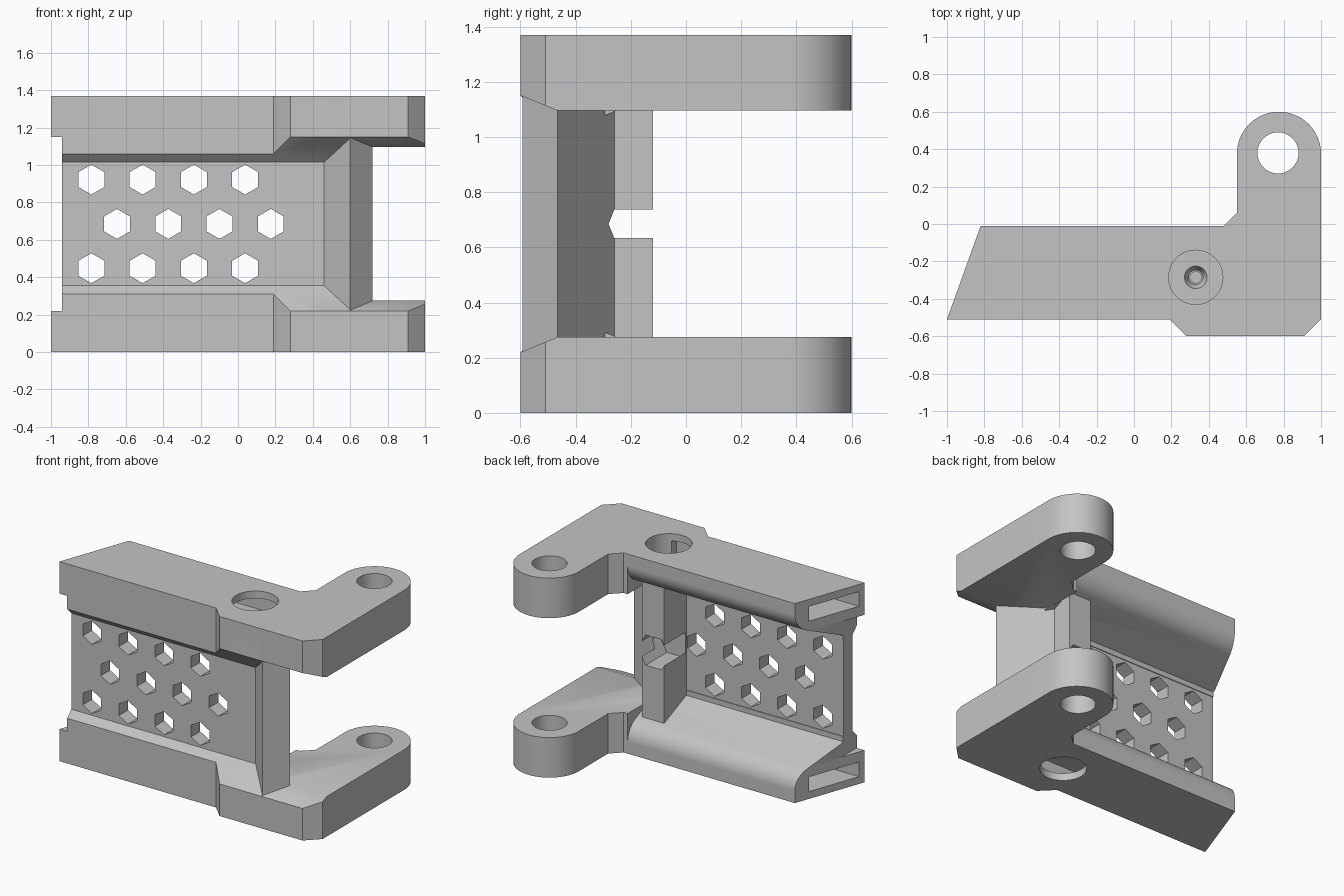
import bpy, bmesh, math
from mathutils import Matrix, Vector

if "Cube" in bpy.data.objects:
    bpy.data.objects.remove(bpy.data.objects["Cube"], do_unlink=True)

HEIGHT = 1.37
MID = HEIGHT / 2
SCREW = (0.33, -0.285)

grey = bpy.data.materials.new("light_grey")
grey.use_nodes = True
grey.diffuse_color = (0.55, 0.55, 0.55, 1)
grey.node_tree.nodes["Principled BSDF"].inputs["Base Color"].default_value = grey.diffuse_color


def make_object(name, bm):
    bmesh.ops.recalc_face_normals(bm, faces=bm.faces)
    mesh = bpy.data.meshes.new(name)
    bm.to_mesh(mesh)
    bm.free()
    mesh.materials.append(grey)
    obj = bpy.data.objects.new(name, mesh)
    bpy.context.collection.objects.link(obj)
    return obj


def prism(name, outlines, axis, lo, hi):
    """Extrude 2D outlines along an axis (x: points are y,z; y: x,z; z: x,y)."""
    bm = bmesh.new()
    slot = "xyz".index(axis)
    for outline in outlines:
        rings = []
        for level in (lo, hi):
            ring = []
            for p in outline:
                co = list(p)
                co.insert(slot, level)
                ring.append(bm.verts.new(co))
            rings.append(ring)
            bm.faces.new(ring)
        n = len(outline)
        for i in range(n):
            j = (i + 1) % n
            bm.faces.new((rings[0][i], rings[0][j], rings[1][j], rings[1][i]))
    return make_object(name, bm)


def arc(cx, cy, r, start=0, end=360, steps=40):
    count = steps if end - start == 360 else steps + 1
    angles = [math.radians(start + (end - start) * i / steps) for i in range(count)]
    return [(cx + r * math.cos(a), cy + r * math.sin(a)) for a in angles]


def box(x0, x1, y0, y1):
    return [(x0, y0), (x1, y0), (x1, y1), (x0, y1)]


def boolean(obj, tool, operation, keep=False):
    mod = obj.modifiers.new("boolean", "BOOLEAN")
    mod.operation = operation
    mod.solver = "EXACT"
    mod.object = tool
    bpy.context.view_layer.objects.active = obj
    bpy.ops.object.modifier_apply(modifier=mod.name)
    if not keep:
        bpy.data.objects.remove(tool, do_unlink=True)


def cone(r0, r1, z0, z1):
    bm = bmesh.new()
    bmesh.ops.create_cone(bm, cap_ends=True, segments=32, radius1=r0, radius2=r1, depth=z1 - z0,
                          matrix=Matrix.Translation((*SCREW, (z0 + z1) / 2)))
    return make_object("cone_cutter", bm)


def smooth(obj):
    bpy.ops.object.select_all(action="DESELECT")
    obj.select_set(True)
    bpy.context.view_layer.objects.active = obj
    bpy.ops.object.shade_smooth_by_angle(angle=math.radians(25))


# Plan outline shared by both arms
plan = [(-1, -0.51), (0.19, -0.51), (0.28, -0.6), (0.91, -0.6), (1, -0.51)]
plan += arc(0.775, 0.375, 0.225, 0, 180)
plan += [(0.55, 0.06), (0.48, -0.01), (-0.82, -0.01)]

# Long beam with a rounded back edge, hinge slab and front ramp
curve = arc(-0.15, 0.08, 0.14, 0, 70, 12)
beam = [(-0.7, 0), (-0.7, 0.12), (-0.465, 0.355), (-0.36, 0.355), (-0.36, 0.32)]
beam += curve[::-1] + [(-0.01, 0)]
slab = [(-0.6, 0), (-0.6, 0.22), (-0.465, 0.275), (0.7, 0.275), (0.7, 0)]
ramp = [(-0.7, 0), (-0.7, 0.12), (-0.465, 0.355), (-0.4, 0.355), (-0.4, 0)]

arm = prism("lower_arm", [beam], "x", -1.1, 0.47)
boolean(arm, prism("slab_part", [slab], "x", 0.45, 1.1), "UNION")
boolean(arm, prism("ramp_part", [ramp], "x", 0.4, 0.6), "UNION")
boolean(arm, prism("plan_cutter", [plan], "z", 0, 0.5), "INTERSECT")

# Stepped end, hinge hole, counterbore, end slot and screw hole
boolean(arm, prism("step_cutter", [box(-1.2, -0.94, 0.22, 0.6)], "y", -0.7, 0.1), "DIFFERENCE")
boolean(arm, prism("hinge_cutter", [arc(0.77, 0.38, 0.11)], "z", -0.1, 0.5), "DIFFERENCE")
boolean(arm, prism("slot_cutter", [box(-0.47, -0.11, 0.05, 0.15)], "x", -1.2, 0.4), "DIFFERENCE")
boolean(arm, prism("head_cutter", [arc(*SCREW, 0.145)], "z", -0.1, 0.151), "DIFFERENCE")
boolean(arm, cone(0.065, 0.03, 0.14, 0.22), "DIFFERENCE")
boolean(arm, prism("bore_cutter", [arc(*SCREW, 0.03, steps=24)], "z", 0.2, 0.5), "DIFFERENCE")
smooth(arm)

# Upper arm mirrors the lower one
upper = arm.copy()
upper.data = arm.data.copy()
upper.name = "upper_arm"
bpy.context.collection.objects.link(upper)
upper.data.transform(Matrix.Translation((0, 0, HEIGHT)) @ Matrix.Diagonal((1, 1, -1, 1)))
upper.data.flip_normals()

# Perforated web plate with staggered hexagonal holes
plate = prism("web_plate", [box(-0.94, 0.47, 0.3, HEIGHT - 0.3)], "y", -0.465, -0.365)
holes = []
for row in (-1, 0, 1):
    for i in range(4):
        x = -0.784 + 0.274 * i + (0.137 if row == 0 else 0)
        holes.append(arc(x, MID + row * 0.237, 0.08, 30, 390, 6))
boolean(plate, prism("hex_cutter", holes, "y", -0.7, 0), "DIFFERENCE")

# Corner column carrying the screws, with a nut pocket open to the back
section = [(0.25, -0.465), (0.46, -0.465), (0.6, -0.593), (0.72, -0.465),
           (0.42, -0.26), (0.42, -0.12), (0.25, -0.12)]
column = prism("corner_column", [section], "z", 0.2, HEIGHT - 0.2)
pocket = arc(0.33, MID, 0.12, 0, 360, 6)
boolean(column, prism("nut_cutter", [pocket], "y", -0.35, 0), "DIFFERENCE")
for z0 in (0.1, HEIGHT - 0.5):
    boolean(column, prism("bore_cutter", [arc(*SCREW, 0.03, steps=24)], "z", z0, z0 + 0.4), "DIFFERENCE")
